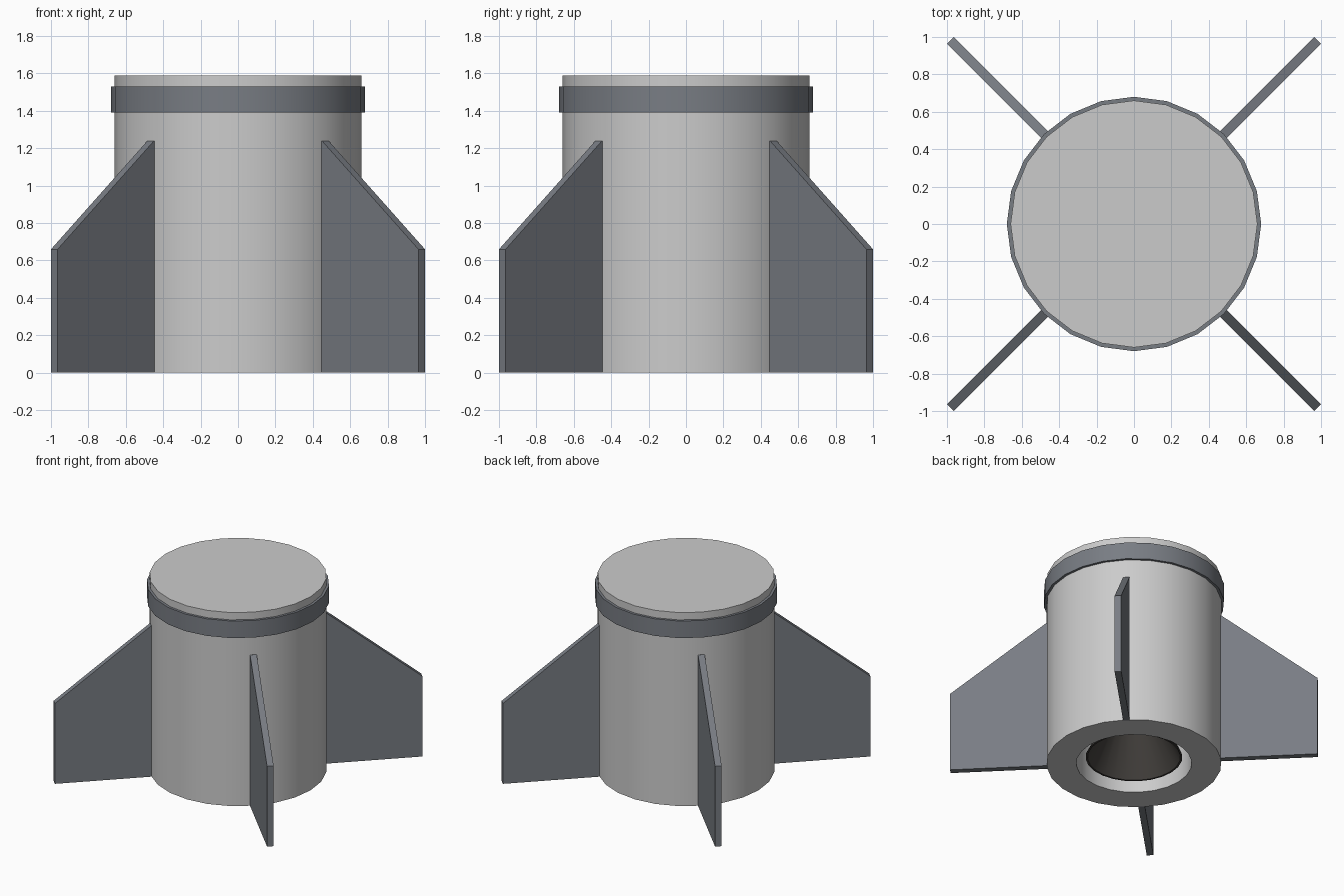
import bpy, bmesh, math
from mathutils import Matrix, Vector

if "Cube" in bpy.data.objects:
    bpy.data.objects.remove(bpy.data.objects["Cube"])


def material(name, rgb):
    m = bpy.data.materials.new(name)
    m.diffuse_color = (*rgb, 1)
    m.use_nodes = True
    m.node_tree.nodes["Principled BSDF"].inputs["Base Color"].default_value = m.diffuse_color
    return m


def finish(name, bm, mat=None, smooth=False):
    bmesh.ops.recalc_face_normals(bm, faces=bm.faces[:])
    mesh = bpy.data.meshes.new(name)
    bm.to_mesh(mesh)
    bm.free()
    ob = bpy.data.objects.new(name, mesh)
    bpy.context.collection.objects.link(ob)
    if mat:
        mesh.materials.append(mat)
    if smooth:
        bpy.ops.object.select_all(action='DESELECT')
        ob.select_set(True)
        bpy.context.view_layer.objects.active = ob
        bpy.ops.object.shade_smooth_by_angle(angle=math.radians(35))
    return ob


def lathe(name, profile, mat=None, closed=False, sides=24):
    # Spin an (r, z) profile around the z axis
    bm = bmesh.new()
    vs = [bm.verts.new((r, 0, z)) for r, z in profile]
    es = [bm.edges.new(p) for p in zip(vs, vs[1:])]
    if closed:
        es.append(bm.edges.new((vs[-1], vs[0])))
    bmesh.ops.spin(bm, geom=vs + es, cent=(0, 0, 0), axis=(0, 0, 1),
                   angle=math.tau, steps=sides, use_merge=True)
    bmesh.ops.remove_doubles(bm, verts=bm.verts[:], dist=1e-4)
    return finish(name, bm, mat, True)


steel = material("dark_steel", (0.19, 0.205, 0.23))
soot = material("soot", (0.055, 0.05, 0.045))

# Body with engine recess underneath
lathe("body", [(0, 1.59), (0.66, 1.59), (0.66, 0), (0.435, 0), (0.435, 0.42), (0, 0.42)])

# Band near the top
lathe("band", [(0.655, 1.39), (0.68, 1.39), (0.68, 1.53), (0.655, 1.53)], steel, True)

# Engine bell inside the recess
lathe("nozzle", [(0.18, 0.43), (0.365, 0.055), (0.35, 0.055), (0.165, 0.42), (0, 0.42)], soot)

# Four diagonal fins
outline = [(0.65, 0), (1.389, 0), (1.389, 0.66), (0.66, 1.24), (0.65, 1.24)]
for i in range(4):
    bm = bmesh.new()
    face = bm.faces.new([bm.verts.new((r, -0.025, z)) for r, z in outline])
    ext = bmesh.ops.extrude_face_region(bm, geom=[face], use_keep_orig=True)
    new = [g for g in ext["geom"] if isinstance(g, bmesh.types.BMVert)]
    bmesh.ops.translate(bm, verts=new, vec=Vector((0, 0.05, 0)))
    bm.transform(Matrix.Rotation(math.radians(45 + 90 * i), 4, 'Z'))
    finish(f"fin_{i + 1}", bm, steel)
